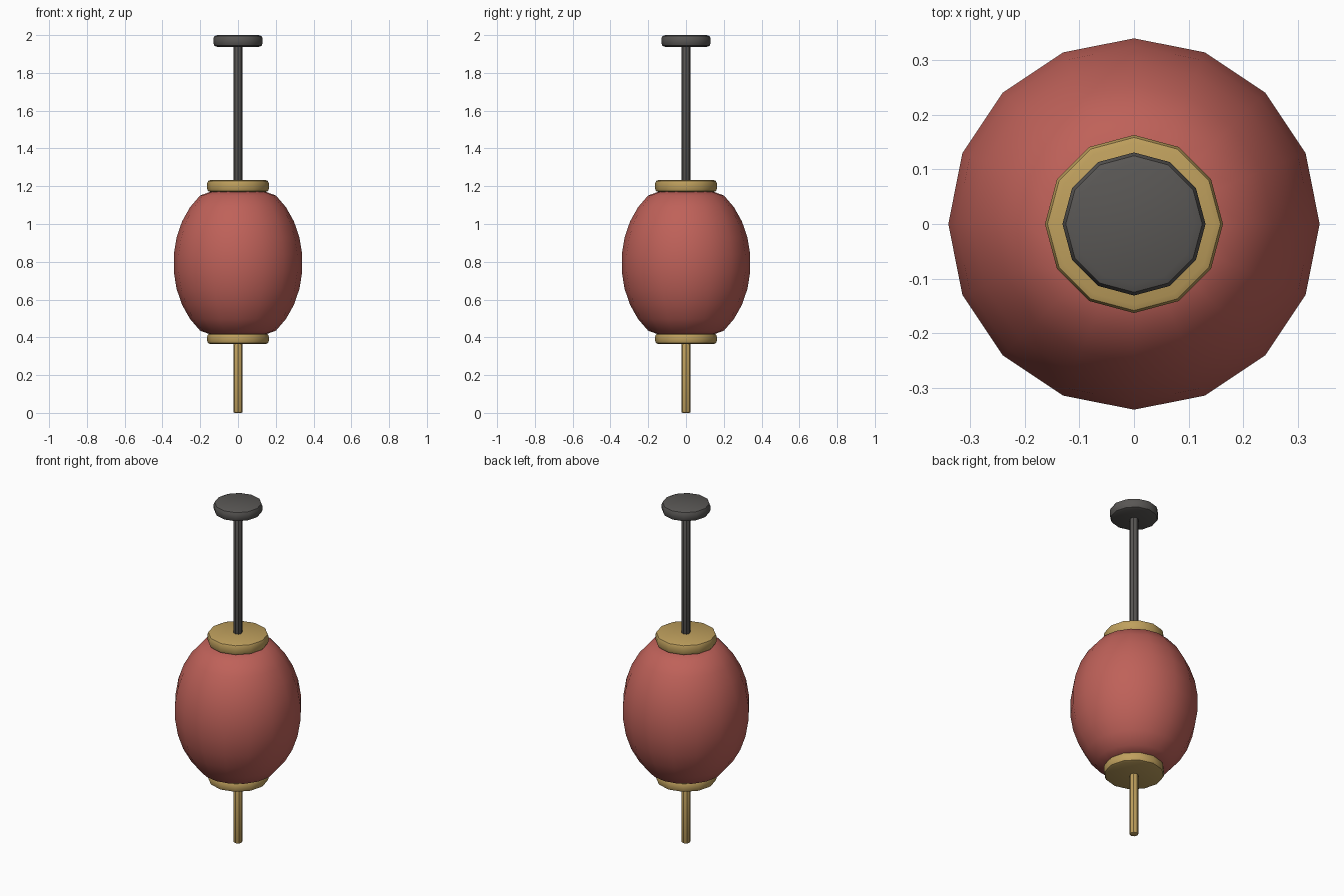
import bpy, bmesh, math

if "Cube" in bpy.data.objects:
    bpy.data.objects.remove(bpy.data.objects["Cube"])


def material(name, color):
    m = bpy.data.materials.new(name)
    m.diffuse_color = (*color, 1)
    m.use_nodes = True
    m.node_tree.nodes["Principled BSDF"].inputs["Base Color"].default_value = m.diffuse_color
    return m


RED = material("red_paper", (0.52, 0.12, 0.10))
GOLD = material("gold_trim", (0.52, 0.35, 0.11))
DARK = material("dark_metal", (0.10, 0.095, 0.09))


def smooth(obj, angle):
    bpy.ops.object.select_all(action='DESELECT')
    obj.select_set(True)
    bpy.context.view_layer.objects.active = obj
    bpy.ops.object.shade_smooth_by_angle(angle=math.radians(angle))


def disc(name, radius, z0, z1, sides, bevel, mat):
    """Upright cylinder from z0 to z1 with rounded rims."""
    bpy.ops.mesh.primitive_cylinder_add(vertices=sides, radius=radius, depth=z1 - z0,
                                        location=(0, 0, (z0 + z1) / 2))
    obj = bpy.context.object
    obj.name = name
    obj.data.materials.append(mat)
    bm = bmesh.new()
    bm.from_mesh(obj.data)
    rims = [e for e in bm.edges if abs(e.verts[0].co.z - e.verts[1].co.z) < 1e-5]
    bmesh.ops.bevel(bm, geom=rims, offset=bevel, segments=2, profile=0.5, affect='EDGES')
    bm.to_mesh(obj.data)
    bm.free()
    smooth(obj, 35)
    return obj


def lathe(name, profile, sides, mat):
    """Revolve (radius, z) points about z and close both ends."""
    bm = bmesh.new()
    rings = [[bm.verts.new((r * math.cos(2 * math.pi * i / sides),
                            r * math.sin(2 * math.pi * i / sides), z))
              for i in range(sides)] for r, z in profile]
    for a, b in zip(rings, rings[1:]):
        for i in range(sides):
            j = (i + 1) % sides
            bm.faces.new((a[i], a[j], b[j], b[i]))
    bm.faces.new(rings[0][::-1])
    bm.faces.new(rings[-1])
    mesh = bpy.data.meshes.new(name)
    bm.to_mesh(mesh)
    bm.free()
    obj = bpy.data.objects.new(name, mesh)
    bpy.context.collection.objects.link(obj)
    mesh.materials.append(mat)
    smooth(obj, 50)
    return obj


# Bulging lantern body, tucked in at both ends
MID = 0.793
body = []
for k in range(10):
    t = math.radians(-54 + 12 * k)
    body.append((0.34 * math.cos(t) / math.cos(math.radians(6)), MID + 0.442 * math.sin(t)))
body = [(0.14, MID - 0.38)] + body + [(0.14, MID + 0.38)]
lathe("lantern_body", body, 16, RED)

# Collars above and below the body
disc("lower_collar", 0.163, 0.365, 0.42, 12, 0.015, GOLD)
disc("upper_collar", 0.163, 1.17, 1.232, 12, 0.015, GOLD)

# Tassel, hanging rod and ceiling plate
disc("tassel", 0.025, 0.0, 0.367, 8, 0.008, GOLD)
disc("hanging_rod", 0.023, 1.22, 1.95, 8, 0.003, DARK)
disc("ceiling_plate", 0.131, 1.938, 2.0, 12, 0.02, DARK)
